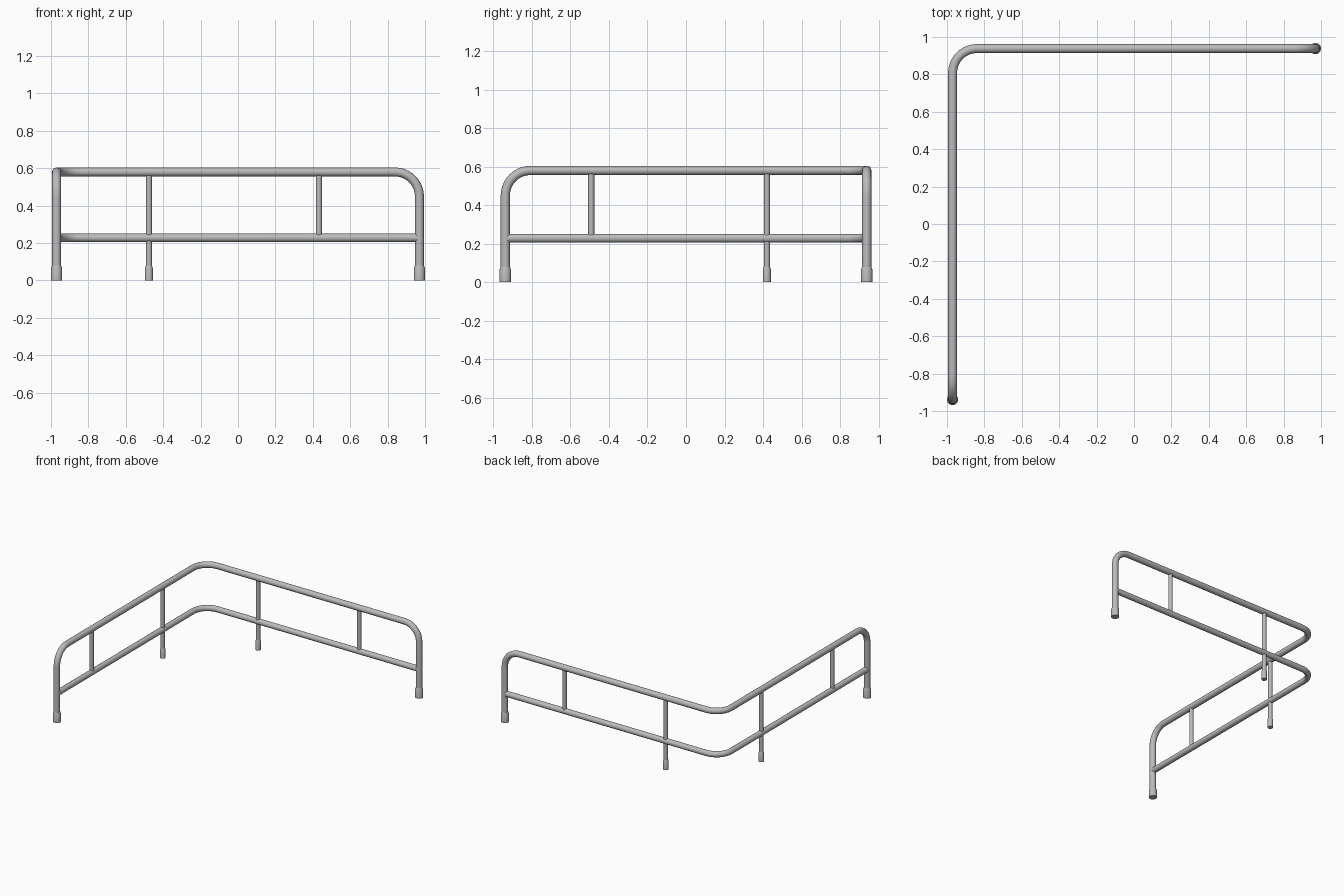
import bpy
import bmesh
from math import radians
from mathutils import Vector

cube = bpy.data.objects.get("Cube")
if cube:
    bpy.data.objects.remove(cube, do_unlink=True)

# Overall layout
X, Y = 0.97, 0.938
TOP, LOW = 0.58, 0.228
TUBE, POST = 0.024, 0.016
BEND = 0.13

steel = bpy.data.materials.new("grey_steel")
steel.use_nodes = True
GREY = (0.5, 0.5, 0.5, 1)
steel.diffuse_color = GREY
steel.node_tree.nodes["Principled BSDF"].inputs["Base Color"].default_value = GREY


def finish(obj):
    bpy.ops.object.select_all(action="DESELECT")
    obj.select_set(True)
    bpy.context.view_layer.objects.active = obj
    if obj.type == "CURVE":
        bpy.ops.object.convert(target="MESH")
        obj = bpy.context.object
    obj.data.materials.clear()
    obj.data.materials.append(steel)
    bpy.ops.object.shade_smooth_by_angle(angle=radians(40))


def rounded(corners, steps=10):
    """Replace each inner corner of a right-angled path by an arc."""
    pts = [Vector(c) for c in corners]
    path = [pts[0]]
    for a, b, c in zip(pts, pts[1:], pts[2:]):
        u, v = (a - b).normalized(), (c - b).normalized()
        centre = b + (u + v) * BEND
        for i in range(steps + 1):
            blend = Vector((0, 1)).lerp(Vector((1, 0)), i / steps)
            arm = (-v).slerp(-u, i / steps)
            path.append(centre + arm * BEND)
    return path + [pts[-1]]


def tube(name, corners, radius):
    curve = bpy.data.curves.new(name, "CURVE")
    curve.dimensions = "3D"
    curve.bevel_depth = radius
    curve.bevel_resolution = 6
    curve.use_fill_caps = True
    path = rounded(corners)
    spline = curve.splines.new("POLY")
    spline.points.add(len(path) - 1)
    for point, co in zip(spline.points, path):
        point.co = (*co, 1)
    obj = bpy.data.objects.new(name, curve)
    bpy.context.collection.objects.link(obj)
    finish(obj)


def foot(name, x, y, radius, neck):
    """Straight sleeve with a short taper up to the tube."""
    bm = bmesh.new()
    rings = []
    for r, z in ((radius, 0), (radius, 0.065), (neck, 0.08)):
        ring = bmesh.ops.create_circle(bm, segments=24, radius=r)["verts"]
        bmesh.ops.translate(bm, verts=ring, vec=(x, y, z))
        rings.append(ring)
    for a, b in zip(rings, rings[1:]):
        for i in range(len(a)):
            j = (i + 1) % len(a)
            bm.faces.new((a[i], a[j], b[j], b[i]))
    bm.faces.new(rings[0])
    bm.faces.new(rings[-1])
    bmesh.ops.recalc_face_normals(bm, faces=bm.faces)
    mesh = bpy.data.meshes.new(name)
    bm.to_mesh(mesh)
    bm.free()
    obj = bpy.data.objects.new(name, mesh)
    bpy.context.collection.objects.link(obj)
    finish(obj)


# Long tubes: the top rail bends down into both end legs
tube("top_rail_and_end_legs", [(-X, -Y, 0.01), (-X, -Y, TOP), (-X, Y, TOP),
                               (X, Y, TOP), (X, Y, 0.01)], TUBE)
tube("lower_rail", [(-X, -Y, LOW), (-X, Y, LOW), (X, Y, LOW)], TUBE * 0.95)

# Full-height posts near the corner, short posts near the ends
for side, x, y in (("back", -0.476, Y), ("right", -X, 0.42)):
    tube(side + "_post", [(x, y, 0.01), (x, y, TOP)], POST)
    foot(side + "_post_foot", x, y, 0.021, POST)
for side, x, y in (("back", 0.433, Y), ("right", -X, -0.492)):
    tube(side + "_short_post", [(x, y, LOW), (x, y, TOP)], POST)

# Feet of the end legs
foot("front_leg_foot", -X, -Y, 0.03, TUBE)
foot("left_leg_foot", X, Y, 0.03, TUBE)
